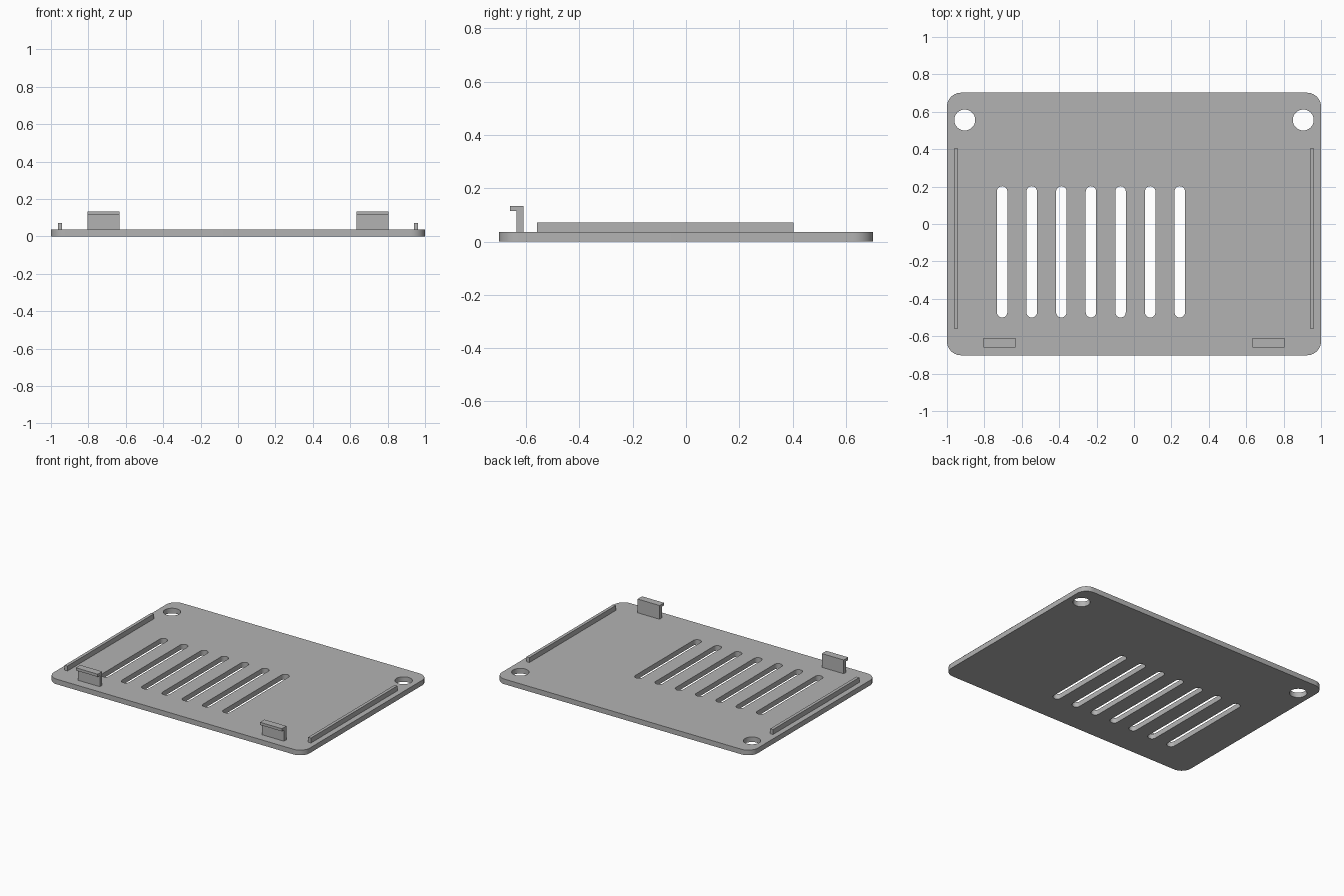
import bpy, bmesh, math

if "Cube" in bpy.data.objects:
    bpy.data.objects.remove(bpy.data.objects["Cube"])

T = 0.036  # plate thickness
grey = bpy.data.materials.new("grey plastic")
grey.diffuse_color = (0.45, 0.45, 0.45, 1)
grey.use_nodes = True
grey.node_tree.nodes["Principled BSDF"].inputs["Base Color"].default_value = grey.diffuse_color


def outline(cx, cy, w, h, r, n):
    """Rounded rectangle, n segments per corner."""
    pts = []
    for q, (sx, sy) in enumerate([(1, 1), (-1, 1), (-1, -1), (1, -1)]):
        for i in range(n + 1):
            a = (q + i / n) * math.pi / 2
            p = (cx + sx * (w / 2 - r) + r * math.cos(a),
                 cy + sy * (h / 2 - r) + r * math.sin(a))
            # skip points that coincide on full round ends
            if not pts or math.dist(p, pts[-1]) > 1e-5:
                pts.append(p)
    if math.dist(pts[0], pts[-1]) < 1e-5:
        pts.pop()
    return pts


def finish(obj):
    obj.data.materials.clear()
    obj.data.materials.append(grey)
    bpy.ops.object.select_all(action='DESELECT')
    obj.select_set(True)
    bpy.context.view_layer.objects.active = obj
    bpy.ops.object.shade_smooth_by_angle(angle=math.radians(30))


def prism(name, profile, x0, x1):
    """Extrude a (y, z) profile along x."""
    bm = bmesh.new()
    face = bm.faces.new([bm.verts.new((x0, y, z)) for y, z in profile])
    ext = bmesh.ops.extrude_face_region(bm, geom=[face])
    verts = [g for g in ext["geom"] if isinstance(g, bmesh.types.BMVert)]
    bmesh.ops.translate(bm, verts=verts, vec=(x1 - x0, 0, 0))
    bmesh.ops.recalc_face_normals(bm, faces=bm.faces)
    me = bpy.data.meshes.new(name)
    bm.to_mesh(me)
    bm.free()
    obj = bpy.data.objects.new(name, me)
    bpy.context.collection.objects.link(obj)
    me.materials.append(grey)


# Plate outline with screw holes and vent slots
loops = [outline(0, 0, 2, 1.404, 0.075, 10)]
loops += [outline(s * 0.905, 0.556, 0.112, 0.112, 0.056, 10) for s in (-1, 1)]
loops += [outline(-0.705 + 0.1583 * i, -0.149, 0.056, 0.702, 0.028, 6) for i in range(7)]

curve = bpy.data.curves.new("plate", 'CURVE')
curve.dimensions = '2D'
curve.fill_mode = 'BOTH'
curve.extrude = T / 2
for pts in loops:
    sp = curve.splines.new('POLY')
    sp.points.add(len(pts) - 1)
    for p, (x, y) in zip(sp.points, pts):
        p.co = (x, y, T / 2, 1)
    sp.use_cyclic_u = True
plate = bpy.data.objects.new("plate", curve)
plate.location.z = T / 2
bpy.context.collection.objects.link(plate)
plate.select_set(True)
bpy.context.view_layer.objects.active = plate
bpy.ops.object.convert(target='MESH')
plate = bpy.context.view_layer.objects.active

# Weld the caps to the walls and rest the plate on the floor
bm = bmesh.new()
bm.from_mesh(plate.data)
bmesh.ops.remove_doubles(bm, verts=bm.verts, dist=1e-5)
bmesh.ops.recalc_face_normals(bm, faces=bm.faces)
low = min(v.co.z for v in bm.verts)
bmesh.ops.translate(bm, verts=bm.verts, vec=(0, 0, -low))
bm.to_mesh(plate.data)
bm.free()
plate.location.z = 0
finish(plate)

# Side rails and hooked clips, mirrored left and right
rail = [(-0.56, T), (0.404, T), (0.404, 0.071), (-0.56, 0.071)]
clip = [(-0.61, T), (-0.61, 0.133), (-0.66, 0.133), (-0.66, 0.114),
        (-0.637, 0.114), (-0.637, T)]
for side, s in (("left", -1), ("right", 1)):
    prism(side + "_rail", rail, s * 0.94, s * 0.962)
    prism(side + "_clip", clip, s * 0.634, s * 0.805)
